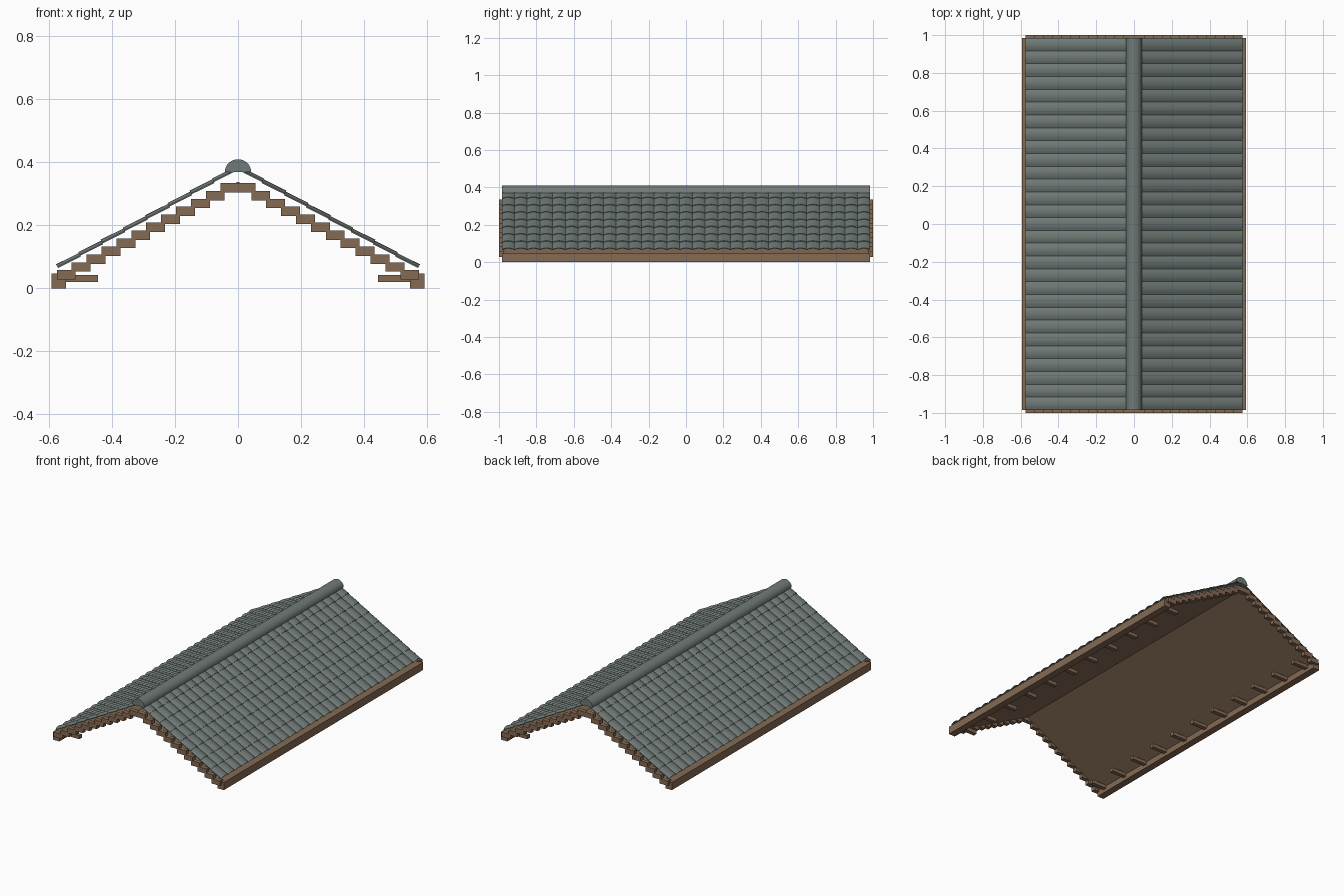
import bpy, bmesh, math
from mathutils import Vector

if "Cube" in bpy.data.objects:
    bpy.data.objects.remove(bpy.data.objects["Cube"])


def material(name, rgb):
    m = bpy.data.materials.new(name)
    m.diffuse_color = (*rgb, 1)
    m.use_nodes = True
    m.node_tree.nodes["Principled BSDF"].inputs["Base Color"].default_value = m.diffuse_color
    return m


WOOD = material("brown_wood", (0.235, 0.145, 0.09))
TILE = material("grey_green_tile", (0.165, 0.198, 0.188))


def make_object(name, bm, mat, smooth=False):
    bmesh.ops.recalc_face_normals(bm, faces=bm.faces[:])
    mesh = bpy.data.meshes.new(name)
    bm.to_mesh(mesh)
    bm.free()
    mesh.materials.append(mat)
    ob = bpy.data.objects.new(name, mesh)
    bpy.context.collection.objects.link(ob)
    if smooth:
        bpy.ops.object.select_all(action='DESELECT')
        ob.select_set(True)
        bpy.context.view_layer.objects.active = ob
        bpy.ops.object.shade_smooth_by_angle(angle=math.radians(40))
    return ob


def prism(bm, start, end):
    """Closed solid between two matching outlines."""
    a = [bm.verts.new(p) for p in start]
    b = [bm.verts.new(p) for p in end]
    n = len(a)
    for i in range(n):
        j = (i + 1) % n
        bm.faces.new((a[i], a[j], b[j], b[i]))
    bm.faces.new(a[::-1])
    bm.faces.new(b)


def extrude_y(bm, outline, y0, y1):
    prism(bm, [(x, y0, z) for x, z in outline], [(x, y1, z) for x, z in outline])


def box(bm, x0, x1, y0, y1, z0, z1):
    extrude_y(bm, [(x0, z0), (x1, z0), (x1, z1), (x0, z1)], y0, y1)


END = 0.985

# Sloping boards under the tiles
bm = bmesh.new()
extrude_y(bm, [(-0.56, 0.030), (0, 0.329), (0.56, 0.030),
               (0.56, 0.040), (0, 0.339), (-0.56, 0.040)], -END, END)
make_object("roof_deck", bm, WOOD)

# Stepped blocks along both gable ends
bm = bmesh.new()
for side in (-1, 1):
    for i in range(12):
        x = side * (0.025 + 0.0473 * i)
        z = 0.32 - 0.0252 * i
        for y0, y1 in ((-1.0, -0.972), (0.972, 1.0)):
            box(bm, x - 0.03, x + 0.03, y0, y1, z - 0.015, z + 0.015)
make_object("gable_step_blocks", bm, WOOD)

# Eave beams and the short brackets behind them
for side, label in ((-1, "left"), (1, "right")):
    bm = bmesh.new()
    box(bm, *sorted((side * 0.547, side * 0.592)), -END, END, 0.0, 0.048)
    make_object(label + "_eave_beam", bm, WOOD)
    bm = bmesh.new()
    for k in range(11):
        y = -0.92 + 0.184 * k
        box(bm, *sorted((side * 0.445, side * 0.56)), y - 0.0125, y + 0.0125, 0.021, 0.043)
    make_object(label + "_eave_brackets", bm, WOOD)

# Overlapping arched tiles on each slope
COLS, ROWS, SEG = 29, 8, 6
WIDTH = 2 * END / COLS
SLOPE = 0.551
RUN = (0.57 - 0.004) / ROWS
ARCH, THICK, TILT = 0.009, 0.004, 0.0035


def tile_outline(side, x, y, lift):
    up = Vector((side * SLOPE, 0, 1)).normalized()
    base = Vector((side * x, y, 0.376 - SLOPE * x))
    top, bottom = [], []
    for i in range(SEG + 1):
        t = 2 * i / SEG - 1
        h = lift + ARCH * (1 - t * t)
        p = base + Vector((0, t * WIDTH / 2, 0))
        top.append(p + up * (h + THICK))
        bottom.append(p + up * h)
    return top + bottom[::-1]


for side, label in ((-1, "left"), (1, "right")):
    bm = bmesh.new()
    for c in range(COLS):
        y = -END + WIDTH * (c + 0.5)
        for r in range(ROWS):
            x = 0.004 + RUN * r
            prism(bm, tile_outline(side, x, y, 0),
                  tile_outline(side, x + RUN, y, TILT))
    make_object(label + "_roof_tiles", bm, TILE, smooth=True)

# Half-round ridge cap
bm = bmesh.new()
extrude_y(bm, [(0.042 * math.cos(math.pi * i / 16), 0.369 + 0.041 * math.sin(math.pi * i / 16))
               for i in range(17)], -END, END)
make_object("ridge_cap", bm, TILE, smooth=True)
